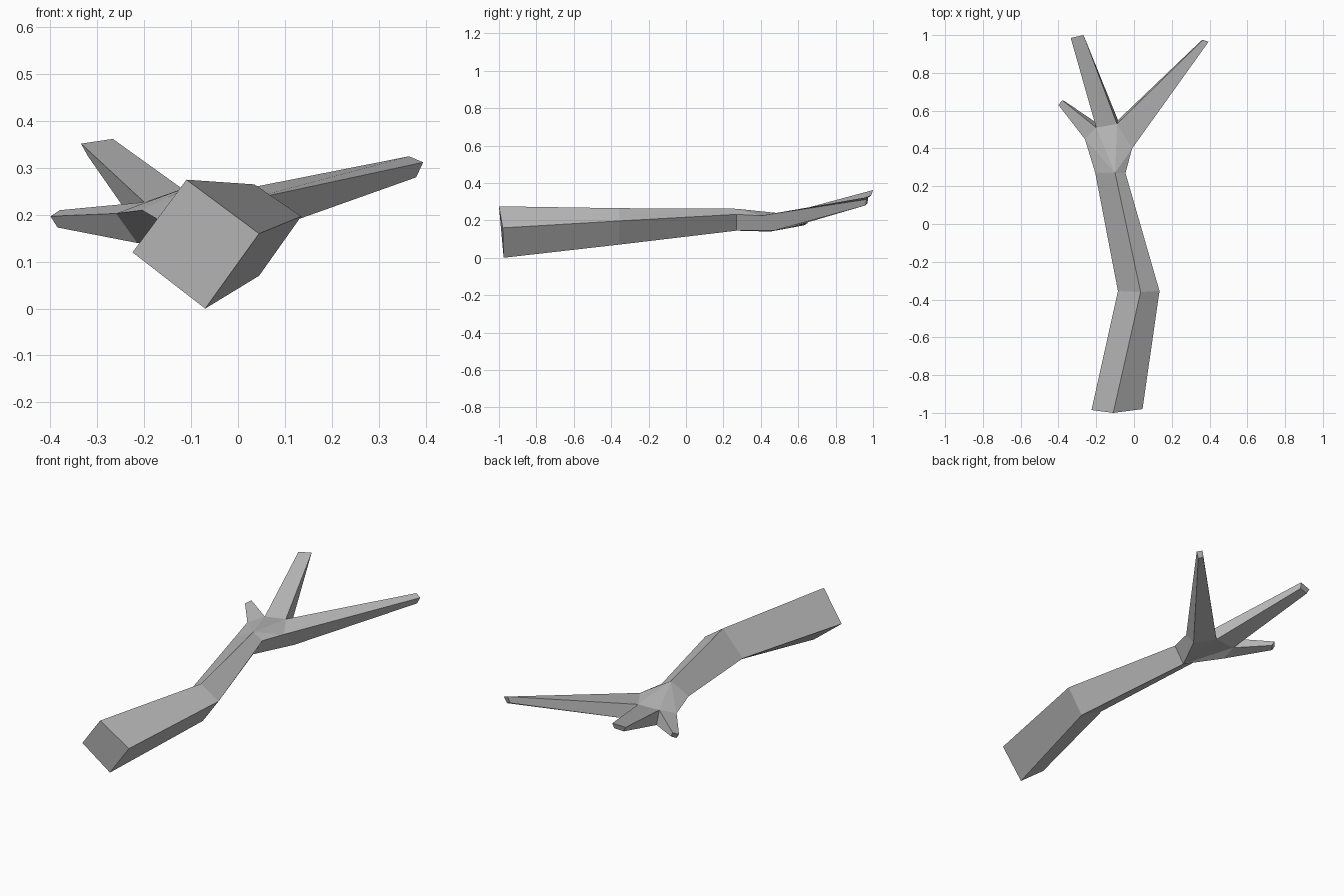
import bpy
import bmesh

cube = bpy.data.objects.get("Cube")
if cube:
    bpy.data.objects.remove(cube)

# One plain bark colour
bark = bpy.data.materials.new("grey_bark")
bark.use_nodes = True
colour = (0.5, 0.5, 0.5, 1)
bark.diffuse_color = colour
bark.node_tree.nodes["Principled BSDF"].inputs["Base Color"].default_value = colour

bm = bmesh.new()


def ring(*points):
    return [bm.verts.new(point) for point in points]


def bridge(first, second):
    """Join two four-sided sections with a sleeve of quads."""
    for i in range(4):
        j = (i + 1) % 4
        bm.faces.new((first[i], first[j], second[j], second[i]))


# Trunk sections, each ordered top, right, bottom, left
butt = ring((-.11, -1, .275), (.045, -.98, .16), (-.07, -.975, 0), (-.225, -.985, .12))
bend = ring((.035, -.36, .265), (.135, -.355, .197), (.045, -.36, .07), (-.085, -.355, .14))
neck = ring((-.10, .27, .262), (-.045, .27, .232), (-.10, .27, .145), (-.205, .27, .21))
bridge(butt, bend)
bridge(bend, neck)
bm.faces.new(butt)

# Fork: upper and lower corners shared by the three twigs, right to left
upper = ring((-.01, .40, .225), (-.09, .53, .235), (-.20, .51, .227), (-.26, .45, .203))
lower = ring((0, .47, .145), (-.085, .55, .16), (-.205, .54, .16), (-.215, .45, .14))
top, right, bottom, left = neck
for corners in (
    (top, right, upper[0]),
    (top, upper[0], upper[1]),
    (top, upper[1], upper[2]),
    (top, upper[2], upper[3]),
    (top, upper[3], left),
    (right, bottom, lower[0], upper[0]),
    (left, upper[3], lower[3], bottom),
    (bottom, lower[0], lower[1]),
    (bottom, lower[1], lower[2]),
    (bottom, lower[2], lower[3]),
):
    bm.faces.new(corners)

# Twig tips: long right twig, middle twig, short left twig
tips = (
    ring((.395, .965, .312), (.365, .975, .325), (.355, .97, .292), (.38, .96, .28)),
    ring((-.267, 1, .362), (-.335, .985, .352), (-.32, .98, .325), (-.272, .99, .333)),
    ring((-.38, .655, .21), (-.40, .63, .197), (-.385, .63, .173), (-.367, .65, .185)),
)
for i, tip in enumerate(tips):
    base = [upper[i], upper[i + 1], lower[i + 1], lower[i]]
    bridge(base, tip)
    bm.faces.new(tip)

bmesh.ops.recalc_face_normals(bm, faces=bm.faces)
mesh = bpy.data.meshes.new("forked_branch")
bm.to_mesh(mesh)
bm.free()
mesh.materials.append(bark)
branch = bpy.data.objects.new("forked_branch", mesh)
bpy.context.collection.objects.link(branch)
